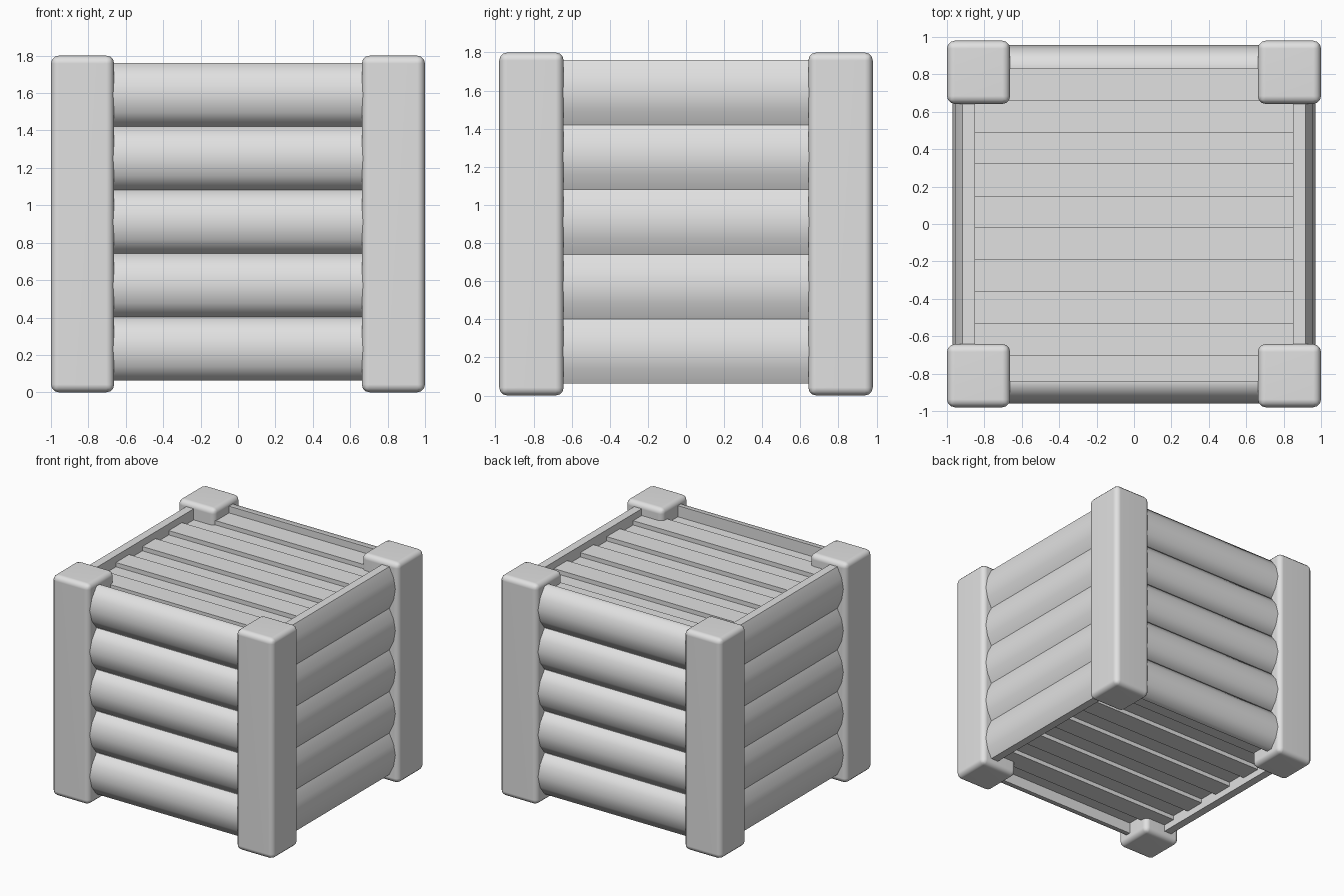
import bpy, bmesh, math
from mathutils import Matrix

cube = bpy.data.objects.get("Cube")
if cube:
    bpy.data.objects.remove(cube, do_unlink=True)

grey = bpy.data.materials.new("light_grey")
grey.use_nodes = True
grey.diffuse_color = (0.75, 0.75, 0.75, 1)
grey.node_tree.nodes["Principled BSDF"].inputs["Base Color"].default_value = (0.75, 0.75, 0.75, 1)


def finish(name, bm, smooth_angle):
    """Turn a bmesh into a shaded object."""
    bmesh.ops.recalc_face_normals(bm, faces=bm.faces)
    mesh = bpy.data.meshes.new(name)
    bm.to_mesh(mesh)
    bm.free()
    mesh.materials.append(grey)
    ob = bpy.data.objects.new(name, mesh)
    bpy.context.collection.objects.link(ob)
    bpy.ops.object.select_all(action='DESELECT')
    ob.select_set(True)
    bpy.context.view_layer.objects.active = ob
    bpy.ops.object.shade_smooth_by_angle(angle=math.radians(smooth_angle))
    return ob


def add_box(bm, lo, hi):
    size = [b - a for a, b in zip(lo, hi)]
    mid = [(a + b) / 2 for a, b in zip(lo, hi)]
    bmesh.ops.create_cube(
        bm, size=1, matrix=Matrix.Translation(mid) @ Matrix.Diagonal((*size, 1)))


WALL_BOTTOM, WALL_TOP, LOGS = 0.062, 1.76, 5


def wall(name, turn, inner, seam, peak, half_length, smooth_angle, steps=4):
    """Stack of bulging logs along x, facing -y, turned about z."""
    bm = bmesh.new()
    height = (WALL_TOP - WALL_BOTTOM) / LOGS
    sag = peak - seam
    radius = (height ** 2 / 4 + sag ** 2) / (2 * sag)
    half_angle = math.asin(height / 2 / radius)
    for i in range(LOGS):
        middle = WALL_BOTTOM + height * (i + 0.5)
        outline = [(inner, middle + height / 2), (inner, middle - height / 2)]
        for k in range(steps + 1):
            a = half_angle * (2 * k / steps - 1)
            outline.append((peak - radius * (1 - math.cos(a)),
                            middle + radius * math.sin(a)))
        face = bm.faces.new([bm.verts.new((-half_length, -d, z)) for d, z in outline])
        result = bmesh.ops.extrude_face_region(bm, geom=[face])
        verts = [v for v in result["geom"] if isinstance(v, bmesh.types.BMVert)]
        bmesh.ops.translate(bm, verts=verts, vec=(2 * half_length, 0, 0))
    bm.transform(Matrix.Rotation(math.radians(turn), 4, 'Z'))
    finish(name, bm, smooth_angle)


# Log walls
wall("front_wall", 0, 0.84, 0.88, 0.96, 0.75, 65)
wall("back_wall", 180, 0.83, 0.88, 0.957, 0.75, 65)
wall("left_wall", 90, 0.85, 0.917, 0.97, 0.75, 40)
wall("right_wall", 270, 0.85, 0.917, 0.97, 0.75, 40)

# Rounded corner posts
for y_name, sy in (("front", -1), ("back", 1)):
    for x_name, sx in (("right", -1), ("left", 1)):
        bm = bmesh.new()
        cx, cy, r = sx * 0.831, sy * 0.811, 0.169
        add_box(bm, (cx - r, cy - r, 0), (cx + r, cy + r, 1.8))
        bmesh.ops.bevel(bm, geom=bm.edges[:], offset=0.042, segments=3,
                        profile=0.5, affect='EDGES')
        post = finish(f"{y_name}_{x_name}_post", bm, 35)
        post.modifiers.new("flat_sides", 'WEIGHTED_NORMAL').keep_sharp = True

# Lid and floor boards with alternating heights
BOARDS, WIDTH, BACK = 10, 0.1705, 0.832
for name, base, sign in (("lid_boards", 1.705, 1), ("floor_boards", 0.118, -1)):
    bm = bmesh.new()
    for i in range(BOARDS):
        face_z = base - sign * 0.035 * (i % 2)
        z0, z1 = sorted((face_z, face_z - sign * 0.06))
        y1 = BACK - i * WIDTH
        add_box(bm, (-0.86, y1 - WIDTH, z0), (0.86, y1, z1))
    finish(name, bm, 30)
